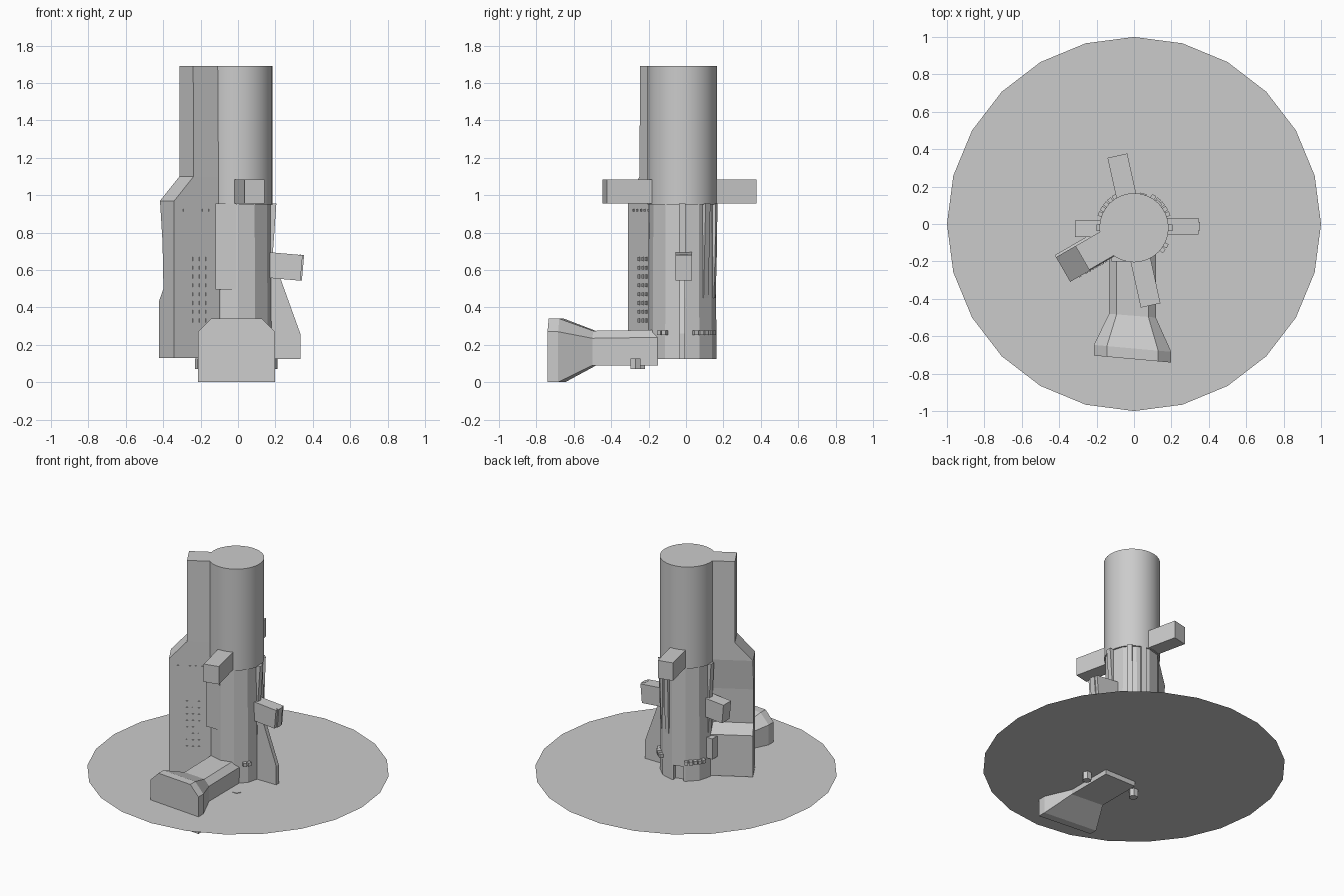
import bpy, bmesh, math
from mathutils import Vector, Matrix

if "Cube" in bpy.data.objects:
    bpy.data.objects.remove(bpy.data.objects["Cube"])

CX, CY = 0.0, -0.02      # tower axis
GROUND = 0.125           # level of the base disc


def finish(name, bm):
    bmesh.ops.recalc_face_normals(bm, faces=bm.faces)
    me = bpy.data.meshes.new(name)
    bm.to_mesh(me)
    bm.free()
    ob = bpy.data.objects.new(name, me)
    bpy.context.collection.objects.link(ob)
    return ob


def loft(name, sections):
    """Skin a list of matching closed sections and cap both ends."""
    bm = bmesh.new()
    rings = [[bm.verts.new(p) for p in s] for s in sections]
    n = len(rings[0])
    for a, b in zip(rings, rings[1:]):
        for i in range(n):
            j = (i + 1) % n
            bm.faces.new((a[i], a[j], b[j], b[i]))
    bm.faces.new(rings[0])
    bm.faces.new(rings[-1])
    return finish(name, bm)


def box(name, center, size, rot=0.0, tilt=0.0):
    """Box turned by rot about z, after tilting about its own y axis."""
    bm = bmesh.new()
    m = (Matrix.Translation(center) @ Matrix.Rotation(rot, 4, 'Z')
         @ Matrix.Rotation(tilt, 4, 'Y') @ Matrix.Diagonal((*size, 1)))
    bmesh.ops.create_cube(bm, size=1, matrix=m)
    return finish(name, bm)


def radial(angle, r, s=0.0, z=0.0):
    """Point at distance r along an angle from the tower axis, s sideways."""
    c, d = math.cos(angle), math.sin(angle)
    return Vector((CX + r * c - s * d, CY + r * d + s * c, z))


def column(name, r, z0, z1, sides, r_top=None):
    rt = r if r_top is None else r_top
    return loft(name, [[radial(2 * math.pi * i / sides, q, 0, z) for i in range(sides)]
                       for q, z in ((r, z0), (rt, z1))])


def smooth(ob):
    bpy.ops.object.select_all(action='DESELECT')
    ob.select_set(True)
    bpy.context.view_layer.objects.active = ob
    bpy.ops.object.shade_smooth_by_angle(angle=math.radians(35))


# Base disc
bm = bmesh.new()
bmesh.ops.create_circle(bm, cap_ends=True, segments=24, radius=1.0,
                        matrix=Matrix.Translation((0, 0, GROUND)))
finish("base_disc", bm)

# Round upper tower and faceted lower tower
smooth(column("upper_tower", 0.185, 0.95, 1.69, 32))
lower = column("lower_tower", 0.183, GROUND, 0.96, 12, 0.178)

# Doorway recessed into the back of the lower tower
a = math.radians(105)
cutter = box("doorway_cutter", radial(a, 0.18, 0, 0.16), (0.07, 0.07, 0.14), a)
cutter.hide_render = True
cutter.hide_set(True)
mod = lower.modifiers.new("doorway", 'BOOLEAN')
mod.object = cutter
mod.operation = 'DIFFERENCE'
mod.solver = 'EXACT'

# Side wing: outer radius, front half-width and back half-width by height
W = math.radians(210)
rows = [(0.13, .44, .08, .085), (0.43, .44, .08, .085), (0.50, .44, .08, .035),
        (0.75, .44, .08, .045), (0.97, .44, .08, .072), (1.10, .32, .08, .072),
        (1.69, .32, .075, .072)]
loft("side_wing", [[radial(W, 0.05, f, z), radial(W, r, f, z),
                    radial(W, r, -b, z), radial(W, 0.05, -b, z)]
                   for z, r, f, b in rows])

# Small windows on the front of the wing
for i in range(8):
    for j in range(3):
        box("wing_window", radial(W, 0.24 + 0.04 * j, 0.081, 0.33 + 0.047 * i),
            (0.014, 0.01, 0.02), W)
for j in range(5):
    box("upper_wing_window", radial(W, 0.22 + 0.04 * j, 0.081, 0.92), (0.014, 0.008, 0.012), W)

# Cross bar through the tower
box("cross_bar", (0, -0.035, 1.02), (0.108, 0.82, 0.13), math.radians(12.5))

# Tilted side arms with end plates
box("right_arm", (0.24, -0.012, 0.62), (0.20, 0.088, 0.137), 0, math.radians(5))
box("right_arm_end", (0.335, -0.012, 0.613), (0.025, 0.045, 0.137), 0, math.radians(5))
box("left_arm", (-0.22, -0.025, 0.635), (0.18, 0.088, 0.135), 0, math.radians(-5))

# Thin right fin
fin = [(0.12, GROUND), (0.333, GROUND), (0.333, 0.26), (0.225, 0.56), (0.12, 0.62)]
loft("right_fin", [[(x, y, z) for x, z in fin] for y in (-0.035, -0.005)])

# Buttresses widening upward around the lower tower
for deg, out in ((0, 0.205), (45, 0.195), (75, 0.19), (180, 0.2)):
    t = math.radians(deg)
    loft("buttress", [[radial(t, 0.1, -0.018, z), radial(t, r, -0.018, z),
                       radial(t, r, 0.018, z), radial(t, 0.1, 0.018, z)]
                      for z, r in ((0.45, 0.18), (0.70, 0.187), (0.955, out))])

# Front panel
box("front_panel", (-0.065, -0.16, 0.725), (0.11, 0.08, 0.46))

# Left wall box
box("left_wall_box", (-0.19, -0.02, 0.345), (0.06, 0.06, 0.15))

# Segmented ledges round the base
for start in (22, 122, 322):
    for i in range(5 if start < 300 else 2):
        t = math.radians(start + 9 * i)
        box("ledge_block", radial(t, 0.188, 0, 0.265), (0.035, 0.024, 0.025), t)


# Front entrance passage flaring into a chamfered foot
def hall(y, hw, z0, z1, ch, shear):
    pts = [(-hw, z0), (hw, z0), (hw, z1 - ch), (hw - ch, z1), (-hw + ch, z1), (-hw, z1 - ch)]
    return [(x - 0.008, y - shear * x, z) for x, z in pts]


loft("front_passage", [hall(-0.15, .125, .09, .28, .04, 0), hall(-0.49, .125, .09, .275, .04, .08),
                       hall(-0.665, .207, 0, .34, .07, .09), hall(-0.722, .207, 0, .34, .07, .09)])

# Small pegs either side of the passage
for x, y in ((-0.2, -0.245), (0.18, -0.27)):
    loft("peg", [[(x + .031 * math.cos(k * math.pi / 3), y + .031 * math.sin(k * math.pi / 3), z)
                  for k in range(6)] for z in (0.07, 0.128)])
